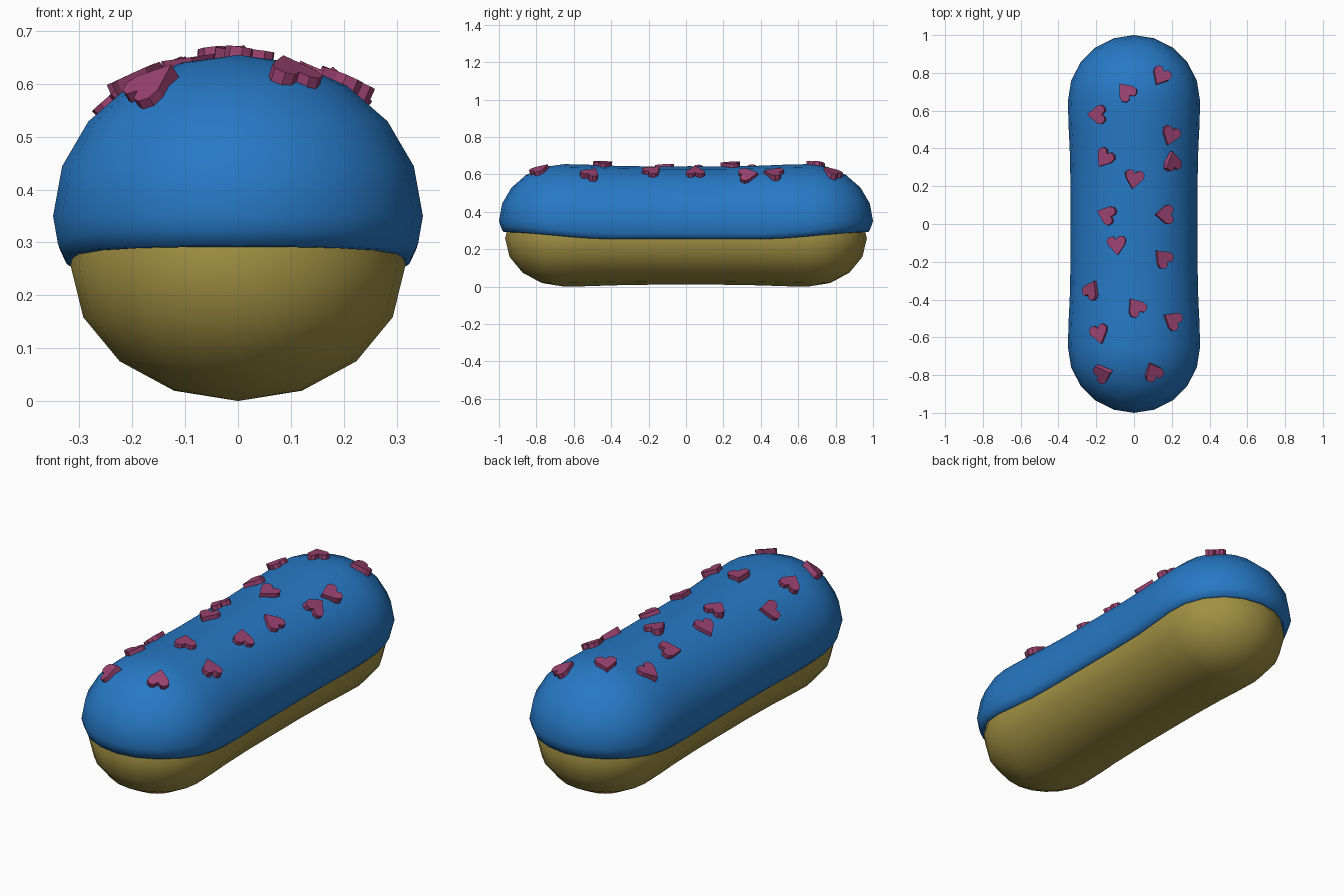
import bpy, bmesh
from math import sin, cos, radians, pi
from mathutils import Vector, Matrix
from mathutils.bvhtree import BVHTree

cube = bpy.data.objects.get("Cube")
if cube:
    bpy.data.objects.remove(cube)


def material(name, rgb):
    mat = bpy.data.materials.new(name)
    mat.use_nodes = True
    mat.diffuse_color = (*rgb, 1)
    mat.node_tree.nodes["Principled BSDF"].inputs["Base Color"].default_value = (*rgb, 1)
    return mat


dough = material("golden dough", (0.36, 0.28, 0.056))
blue = material("blue icing", (0.02, 0.19, 0.56))
pink = material("pink sugar", (0.33, 0.055, 0.165))


def finish(name, bm, mat, smooth=True):
    mesh = bpy.data.meshes.new(name)
    bm.to_mesh(mesh)
    mesh.materials.append(mat)
    obj = bpy.data.objects.new(name, mesh)
    bpy.context.collection.objects.link(obj)
    if smooth:
        bpy.ops.object.select_all(action="DESELECT")
        obj.select_set(True)
        bpy.context.view_layer.objects.active = obj
        bpy.ops.object.shade_smooth_by_angle(angle=radians(60))
    return obj


def smoothstep(t):
    t = max(0, min(1, t))
    return t * t * (3 - 2 * t)


END = 0.65


def outline(r):
    """Stadium around the long axis: two round ends and two straight sides."""
    half = [(r * cos(pi * i / 10), END + r * sin(pi * i / 10)) for i in range(11)]
    half += [(-r, y) for y in (0.52, 0.4, 0.2, 0, -0.2, -0.4, -0.52)]
    return half + [(-x, -y) for x, y in half]


def stadium_solid(layers, mid_z, rim_rise=0):
    """Stack stadium layers (radius, height) with a slight waist in the middle."""
    bm = bmesh.new()
    rings = []
    for r, z in layers:
        ring = []
        for x, y in outline(r):
            waist = 0.96 + 0.04 * smoothstep((abs(y) - 0.25) / 0.4)
            h = mid_z + (z - mid_z) * waist
            if z < mid_z:
                h += rim_rise * smoothstep((abs(y) - 0.35) / 0.65)
            ring.append(bm.verts.new((x * waist, y, h)))
        rings.append(ring)
    for a, b in zip(rings, rings[1:]):
        n = len(a)
        for i in range(n):
            j = (i + 1) % n
            bm.faces.new((a[i], a[j], b[j], b[i]))
    bmesh.ops.remove_doubles(bm, verts=bm.verts, dist=0.0005)
    bmesh.ops.recalc_face_normals(bm, faces=bm.faces)
    return bm


# Dough body
body_layers = [(0.317 * cos(radians(t)), 0.257 + 0.257 * sin(radians(t)))
               for t in (-90, -67.5, -45, -22.5, 0, 22.5, 45, 67.5, 90)]
body = finish("dough_body", stadium_solid(body_layers, 0.257), dough)

# Icing shell with a rolled lower lip
icing_layers = [(0.308, 0.28), (0.316, 0.25), (0.328, 0.252), (0.341, 0.28)]
icing_layers += [(0.35 * cos(radians(t)), 0.35 + 0.305 * sin(radians(t)))
                 for t in (0, 18, 36, 54, 72, 90)]
icing_bm = stadium_solid(icing_layers, 0.35, 0.042)
surface = BVHTree.FromBMesh(icing_bm)
icing = finish("icing", icing_bm, blue)

# Heart sprinkles: x, y and heading of the tip in degrees
sprinkles = [
    (0.14, 0.78, -120), (-0.04, 0.7, 130), (-0.19, 0.58, 180),
    (0.19, 0.47, -110), (0.2, 0.33, 100), (-0.15, 0.35, 235),
    (0, 0.24, -100), (-0.14, 0.05, 160), (0.16, 0.05, 180),
    (-0.09, -0.11, -85), (0.15, -0.18, 135), (-0.22, -0.35, 60),
    (0.01, -0.44, 125), (0.2, -0.51, 150), (-0.18, -0.58, -75),
    (-0.16, -0.79, 20), (0.1, -0.78, 115),
]
side = [(0.016, 0.045), (0.036, 0.044), (0.051, 0.026), (0.046, 0.002)]
heart = [(0, 0.028)] + side + [(0, -0.055)] + [(-x, y) for x, y in reversed(side)]

for k, (x, y, heading) in enumerate(sprinkles):
    spot, normal, _, _ = surface.ray_cast(Vector((x, y, 2)), Vector((0, 0, -1)))
    if normal.z < 0:
        normal = -normal
    tilt = Vector((0, 0, 1)).rotation_difference(normal).to_matrix().to_4x4()
    place = Matrix.Translation(spot) @ tilt @ Matrix.Rotation(radians(heading + 90), 4, "Z")
    bm = bmesh.new()
    base = bm.faces.new([bm.verts.new((u, v, -0.012)) for u, v in heart])
    top = bmesh.ops.extrude_face_region(bm, geom=[base])
    bmesh.ops.translate(bm, vec=(0, 0, 0.032),
                        verts=[g for g in top["geom"] if isinstance(g, bmesh.types.BMVert)])
    bmesh.ops.recalc_face_normals(bm, faces=bm.faces)
    bm.transform(place)
    finish(f"heart_sprinkle_{k + 1}", bm, pink, smooth=False)
